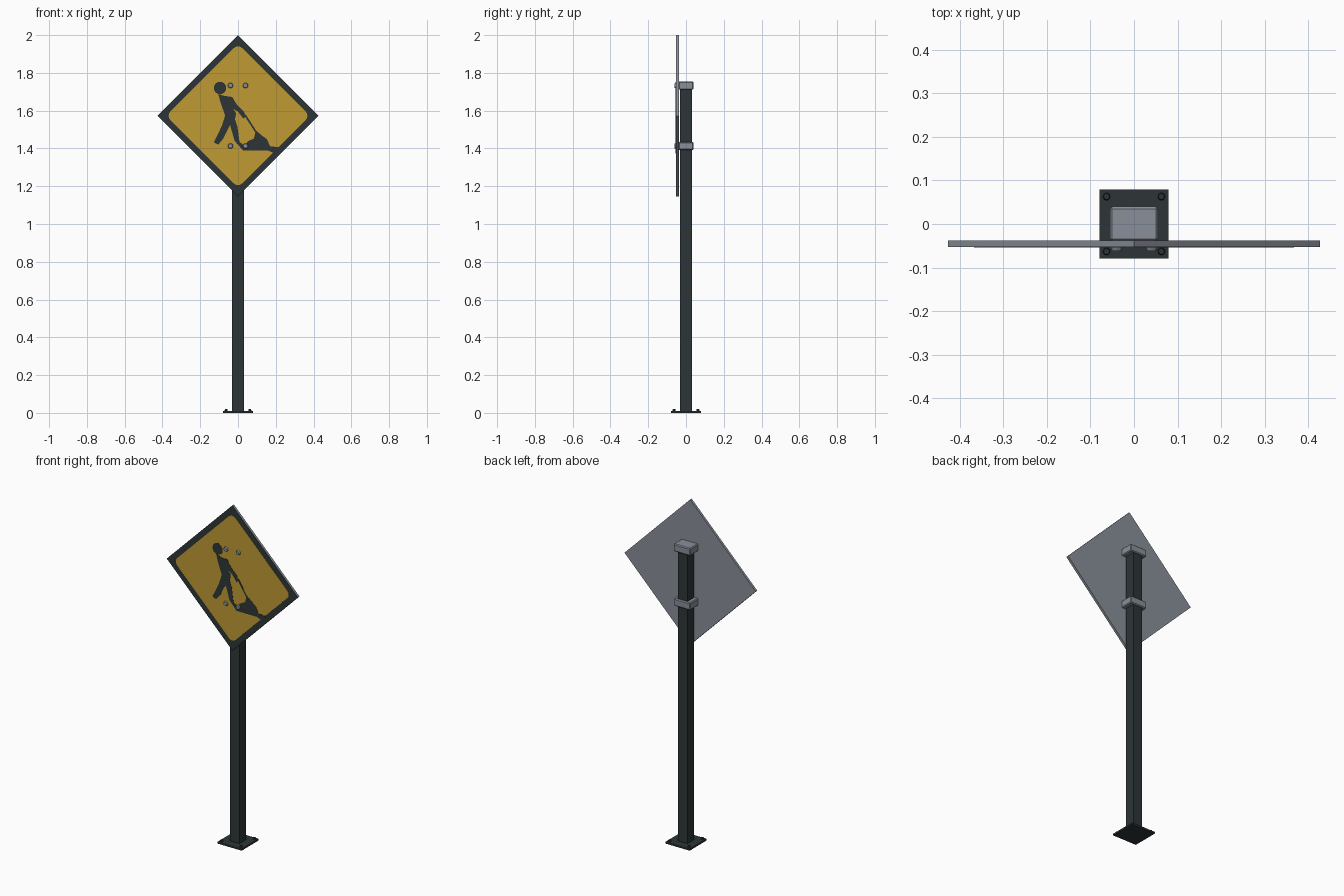
import bpy, bmesh, math
from mathutils import Matrix, Vector

if "Cube" in bpy.data.objects:
    bpy.data.objects.remove(bpy.data.objects["Cube"])


def material(name, rgb):
    m = bpy.data.materials.new(name)
    m.diffuse_color = (*rgb, 1)
    m.use_nodes = True
    m.node_tree.nodes["Principled BSDF"].inputs["Base Color"].default_value = m.diffuse_color
    return m


DARK = material("dark green grey", (0.026, 0.036, 0.037))
YELLOW = material("warning yellow", (0.52, 0.32, 0.033))
STEEL = material("galvanised steel", (0.25, 0.275, 0.32))
SIGN_Z, HALF = 1.573, 0.427      # sign centre height and half diagonal
FRONT = -0.0525                  # front face of the sign sheet


def finish(bm, name, mats):
    bmesh.ops.recalc_face_normals(bm, faces=bm.faces)
    me = bpy.data.meshes.new(name)
    bm.to_mesh(me)
    bm.free()
    for m in mats:
        me.materials.append(m)
    ob = bpy.data.objects.new(name, me)
    bpy.context.collection.objects.link(ob)
    return ob


def box(name, lo, hi, mat, bevel=0.0):
    bm = bmesh.new()
    lo, hi = Vector(lo), Vector(hi)
    bmesh.ops.create_cube(bm, size=1, matrix=Matrix.Translation((lo + hi) / 2) @ Matrix.Diagonal((*(hi - lo), 1)))
    if bevel:
        bmesh.ops.bevel(bm, geom=bm.edges[:], offset=bevel, segments=1, affect='EDGES')
    return finish(bm, name, [mat])


def plate(name, pts, front, back, mats):
    """Extrude an x-z outline between two y values."""
    bm = bmesh.new()
    f = bm.faces.new([bm.verts.new((x, back, z)) for x, z in pts])
    r = bmesh.ops.extrude_face_region(bm, geom=[f], use_keep_orig=True)
    for v in r["geom"]:
        if isinstance(v, bmesh.types.BMVert):
            v.co.y = front
    bm.normal_update()
    for f in bm.faces:               # last material goes on the front face
        if all(abs(v.co.y - front) < 1e-5 for v in f.verts):
            f.material_index = len(mats) - 1
    return finish(bm, name, mats)


def bolt(name, base, axis, r, depth):
    bm = bmesh.new()
    rot = Vector((0, 0, 1)).rotation_difference(Vector(axis)).to_matrix().to_4x4()
    mat = Matrix.Translation(Vector(base) + Vector(axis) * depth / 2) @ rot
    bmesh.ops.create_cone(bm, cap_ends=True, segments=10, radius1=r, radius2=r * 0.75, depth=depth, matrix=mat)
    return finish(bm, name, [STEEL if axis[1] else DARK])


# Post and base plate with anchor bolts
box("base_plate", (-0.079, -0.079, 0), (0.079, 0.079, 0.01), DARK)
box("post", (-0.031, -0.031, 0.005), (0.031, 0.031, 1.735), DARK)
for sx in (-1, 1):
    for sy in (-1, 1):
        bolt("anchor_bolt", (sx * 0.063, sy * 0.063, 0.009), (0, 0, 1), 0.009, 0.011)

# Clamps with their through bolts
for z in (1.733, 1.413):
    box("clamp", (-0.055, -0.039, z - 0.022), (0.055, 0.04, z + 0.022), STEEL, 0.005)
    for x in (-0.04, 0.04):
        bolt("sign_bolt", (x, FRONT, z), (0, -1, 0), 0.015, 0.009)

# Diamond sheet: steel back and rim, dark front
diamond = [(0, SIGN_Z + HALF), (HALF, SIGN_Z), (0, SIGN_Z - HALF), (-HALF, SIGN_Z)]
plate("sign_sheet", diamond, FRONT, -0.038, [STEEL, DARK])

# Yellow field with rounded corners
R, H = 0.03, 0.38
field = []
for k in range(4):
    a = k * math.pi / 2
    d = H - R * math.sqrt(2)
    for j in range(5):
        t = a + math.radians(-45 + 22.5 * j)
        field.append((d * math.cos(a) + R * math.cos(t), SIGN_Z + d * math.sin(a) + R * math.sin(t)))
plate("yellow_field", field, FRONT - 0.001, FRONT, [YELLOW])

# Worker pictogram
S0, S1 = FRONT - 0.002, FRONT - 0.0005
head = [(-0.095 + 0.033 * math.cos(i * math.pi / 8), 1.72 + 0.033 * math.sin(i * math.pi / 8)) for i in range(16)]
body = [(-0.105, 1.69), (-0.08, 1.68), (-0.03, 1.672), (-0.008, 1.635), (0.03, 1.597), (0.042, 1.57),
        (0.028, 1.558), (0.0, 1.595), (-0.025, 1.61), (-0.01, 1.585), (-0.016, 1.555), (-0.003, 1.515),
        (0.008, 1.435), (0.045, 1.405), (0.028, 1.388), (-0.018, 1.44), (-0.042, 1.525),
        (-0.08, 1.45), (-0.105, 1.42), (-0.128, 1.432), (-0.085, 1.52), (-0.068, 1.575), (-0.09, 1.635)]
pile = [(0.025, 1.388), (0.05, 1.437), (0.084, 1.452), (0.095, 1.495), (0.127, 1.468),
        (0.152, 1.45), (0.17, 1.412), (0.225, 1.405), (0.195, 1.374), (0.16, 1.388)]
plate("worker_head", head, S0, S1, [DARK])
plate("worker_body", body, S0, S1, [DARK])
plate("rubble_pile", pile, S0, S1, [DARK])
# Thin shovel handle
plate("shovel_handle", [(0.033, 1.575), (0.041, 1.58), (0.1, 1.488), (0.092, 1.484)], S0, S1, [DARK])
